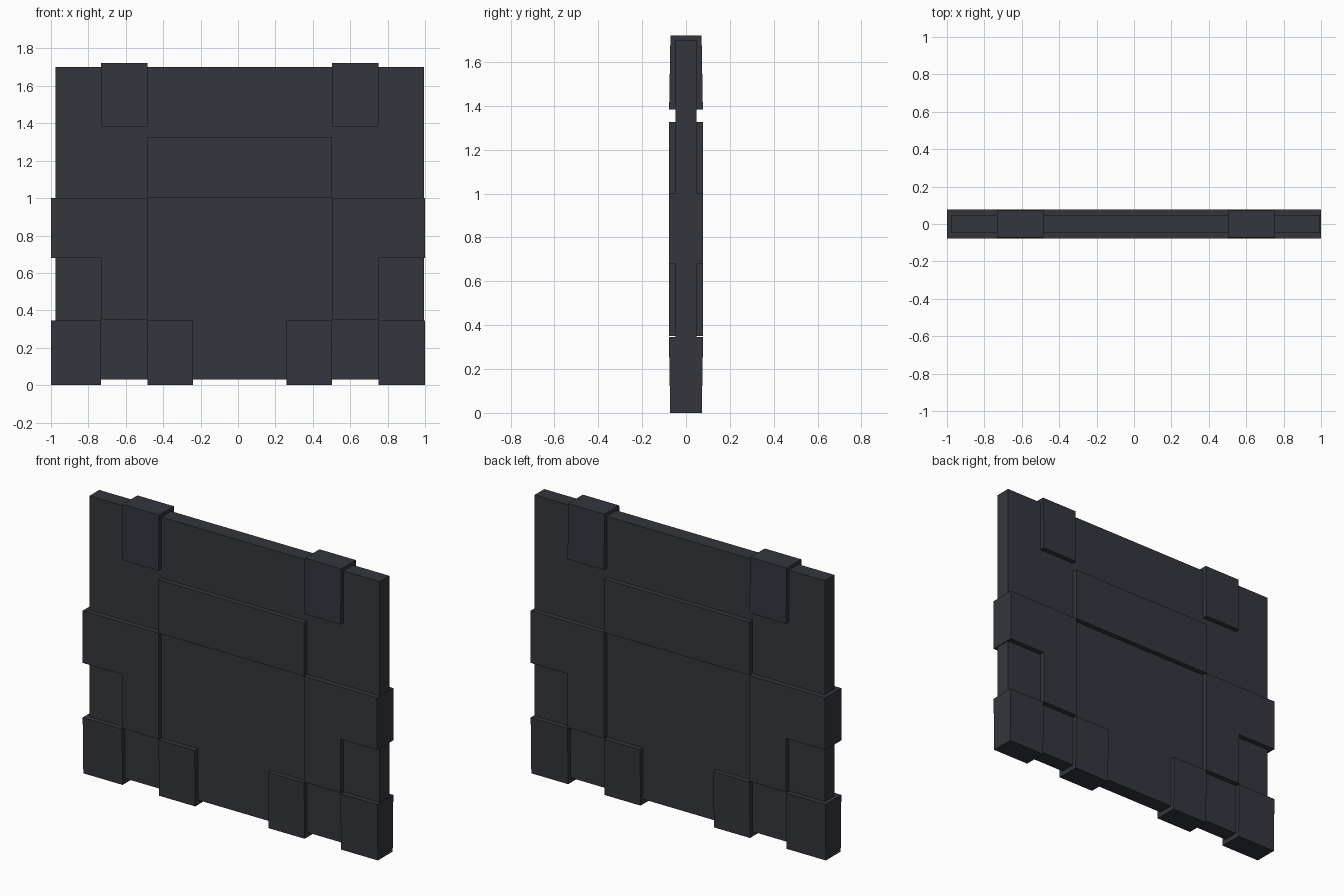
import bpy, bmesh

if "Cube" in bpy.data.objects:
    bpy.data.objects.remove(bpy.data.objects["Cube"])

mat = bpy.data.materials.new("dark_slate")
mat.diffuse_color = (0.033, 0.037, 0.047, 1)
mat.use_nodes = True
mat.node_tree.nodes["Principled BSDF"].inputs["Base Color"].default_value = mat.diffuse_color


def block(name, x0, x1, z0, z1, y_low, y_high):
    """Box from z0 to z1 whose half thickness runs from y_low to y_high."""
    bm = bmesh.new()
    bmesh.ops.create_cube(bm, size=1)
    for v in bm.verts:
        top = v.co.z > 0
        half = y_high if top else y_low
        v.co = (x1 if v.co.x > 0 else x0,
                half if v.co.y > 0 else -half,
                z1 if top else z0)
    mesh = bpy.data.meshes.new(name)
    bm.to_mesh(mesh)
    bm.free()
    mesh.materials.append(mat)
    obj = bpy.data.objects.new(name, mesh)
    bpy.context.collection.objects.link(obj)
    return obj


# Thin core slab behind every raised block
block("core_slab", -0.975, 0.995, 0.03, 1.70, 0.047, 0.047)

# Raised lintel across the middle
block("center_lintel", -0.485, 0.503, 1.0, 1.327, 0.078, 0.078)

# Column positions (outer, mid, inner, innermost) for each side
sides = {"left": (-1.0, -0.733, -0.485, -0.24),
         "right": (1.0, 0.75, 0.503, 0.258)}
for side, (a, b, c, d) in sides.items():
    def add(name, p, q, *rest):
        block(f"{name}_{side}", min(p, q), max(p, q), *rest)

    # Shoulder and the long post beside it
    add("shoulder", a, b, 0.68, 1.0, 0.078, 0.078)
    add("post", b, c, 0.35, 1.0, 0.078, 0.078)
    # Slightly tapered feet and top block
    add("outer_foot", a, b, 0.0, 0.345, 0.072, 0.078)
    add("inner_foot", c, d, 0.0, 0.345, 0.072, 0.078)
    add("top_block", b, c, 1.383, 1.722, 0.077, 0.071)
